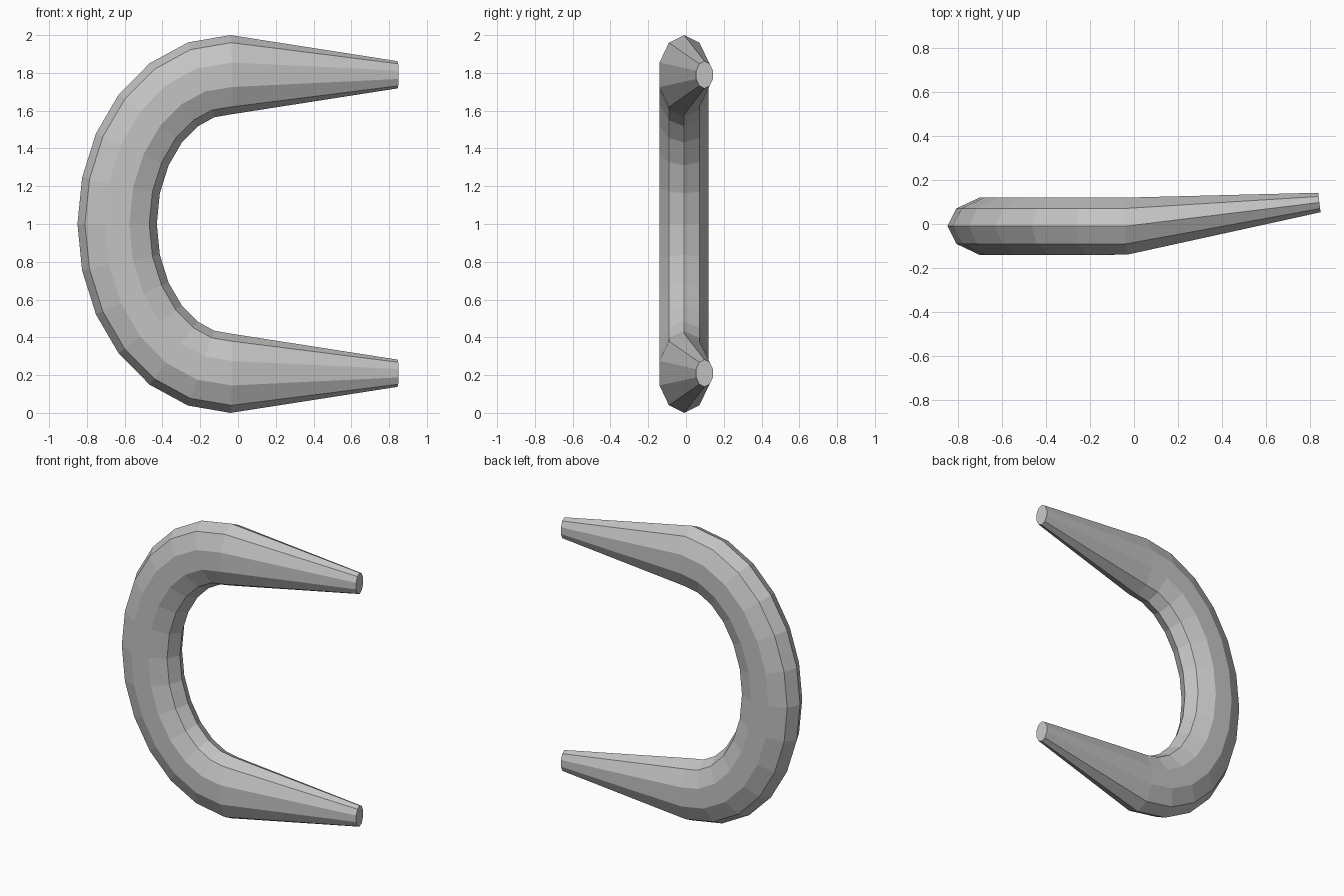
import bpy, bmesh
from math import cos, sin, pi, radians
from mathutils import Vector

cube = bpy.data.objects.get("Cube")
if cube:
    bpy.data.objects.remove(cube, do_unlink=True)

SIDES = 10
HALF_WIDTH, HALF_DEPTH = 0.21, 0.137   # oval tube section
RX, RZ = 0.60, 0.79                    # ellipse followed by the bend
CENTRE = Vector((-0.04, -0.01, 1.0))
TIP = Vector((0.845, 0.098, RZ))       # tip, z relative to the middle

metal = bpy.data.materials.new("grey_metal")
metal.use_nodes = True
grey = (0.55, 0.55, 0.55, 1)
metal.diffuse_color = grey
metal.node_tree.nodes["Principled BSDF"].inputs["Base Color"].default_value = grey

bm = bmesh.new()


def ring(centre, outward, across, scale=1.0):
    """One oval cross-section of the tube."""
    points = []
    for i in range(SIDES):
        a = 2 * pi * i / SIDES
        offset = outward * cos(a) * HALF_WIDTH + across * sin(a) * HALF_DEPTH
        points.append(bm.verts.new(centre + offset * scale))
    return points


def tip_ring(side):
    across = Vector((-0.12, 1, 0)).normalized()
    centre = Vector((TIP.x, TIP.y, CENTRE.z + side * TIP.z))
    return ring(centre, Vector((0, 0, side)), across, 0.343)


# Lower tip, half-ellipse bend, upper tip
rings = [tip_ring(-1)]
for step in range(-6, 7):
    t = radians(15 * step)
    outward = Vector((-cos(t) / RX, 0, sin(t) / RZ)).normalized()
    lean = -0.06 if abs(step) == 6 else 0
    across = Vector((lean, 1, 0)).normalized()
    centre = CENTRE + Vector((-RX * cos(t), 0, RZ * sin(t)))
    rings.append(ring(centre, outward, across))
rings.append(tip_ring(1))

# Skin and flat end caps
for a, b in zip(rings, rings[1:]):
    for i in range(SIDES):
        j = (i + 1) % SIDES
        bm.faces.new((a[i], a[j], b[j], b[i]))
bm.faces.new(rings[0])
bm.faces.new(rings[-1])
bmesh.ops.recalc_face_normals(bm, faces=bm.faces)

mesh = bpy.data.meshes.new("curved_tube")
bm.to_mesh(mesh)
bm.free()
mesh.materials.append(metal)
tube = bpy.data.objects.new("curved_tube", mesh)
bpy.context.collection.objects.link(tube)
